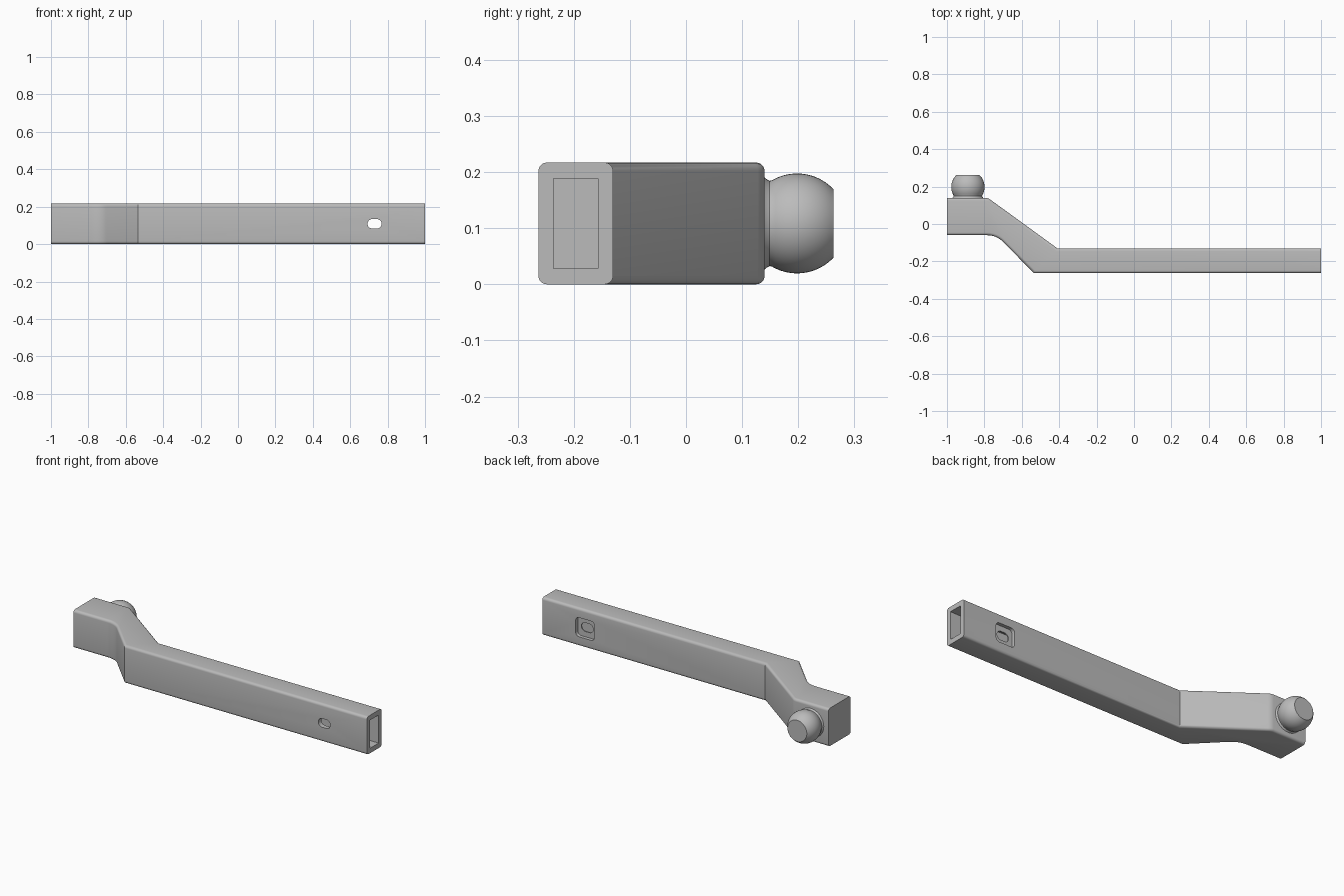
import bpy, bmesh
from math import sin, cos, pi, radians, sqrt
from mathutils import Vector

cube = bpy.data.objects.get("Cube")
if cube:
    bpy.data.objects.remove(cube, do_unlink=True)

steel = bpy.data.materials.new("grey steel")
steel.use_nodes = True
colour = (0.5, 0.5, 0.5, 1)
steel.diffuse_color = colour
steel.node_tree.nodes["Principled BSDF"].inputs["Base Color"].default_value = colour

HEIGHT = 0.217
MID_Z = HEIGHT / 2
FRONT, BACK = -0.263, -0.13     # faces of the long bar
HEAD_BACK = 0.14                # face that carries the ball


def finish(bm, name):
    bmesh.ops.recalc_face_normals(bm, faces=bm.faces)
    mesh = bpy.data.meshes.new(name)
    bm.to_mesh(mesh)
    bm.free()
    mesh.materials.append(steel)
    obj = bpy.data.objects.new(name, mesh)
    bpy.context.collection.objects.link(obj)
    return obj


def extrude(bm, points, direction):
    face = bm.faces.new([bm.verts.new(p) for p in points])
    new = bmesh.ops.extrude_face_region(bm, geom=[face])["geom"]
    verts = [v for v in new if isinstance(v, bmesh.types.BMVert)]
    bmesh.ops.translate(bm, verts=verts, vec=direction)


def arc(cx, cy, r, start, end, steps):
    return [(cx + r * cos(radians(start + (end - start) * i / steps)),
             cy + r * sin(radians(start + (end - start) * i / steps)))
            for i in range(steps + 1)]


def cut(target, cutter):
    mod = target.modifiers.new("cut", 'BOOLEAN')
    mod.operation = 'DIFFERENCE'
    mod.solver = 'EXACT'
    mod.object = cutter
    bpy.context.view_layer.objects.active = target
    bpy.ops.object.modifier_apply(modifier=mod.name)
    bpy.data.objects.remove(cutter, do_unlink=True)


def rounded_cutter(name, x, width, height, radius, y0, y1):
    points = []
    for k, (sx, sz) in enumerate([(1, 1), (-1, 1), (-1, -1), (1, -1)]):
        points += arc(x + sx * (width / 2 - radius), MID_Z + sz * (height / 2 - radius),
                      radius, 90 * k, 90 * k + 90, 8)
    bm = bmesh.new()
    extrude(bm, [(px, y0, pz) for px, pz in points], (0, y1 - y0, 0))
    bmesh.ops.remove_doubles(bm, verts=bm.verts, dist=0.0001)
    return finish(bm, name)


def smooth(obj):
    bpy.ops.object.select_all(action='DESELECT')
    obj.select_set(True)
    bpy.context.view_layer.objects.active = obj
    bpy.ops.object.shade_smooth_by_angle(angle=radians(30))


# Cranked bar: plan outline with a soft inner bend, extruded upward
outline = [(-1, -0.06)]
outline += arc(-0.785, -0.18, 0.12, 90, 45, 8)
outline += [(-0.535, FRONT), (1, FRONT), (1, BACK), (-0.41, BACK), (-0.765, 0.128)]
outline += [(-0.777, 0.136), (-0.793, HEAD_BACK), (-1, HEAD_BACK)]
bm = bmesh.new()
extrude(bm, [(x, y, 0) for x, y in outline], (0, 0, HEIGHT))

# Round the long upper and lower edges, leaving both ends square
long_edges = []
for e in bm.edges:
    a, b = (v.co for v in e.verts)
    if abs(a.z - b.z) < 0.001 and abs(a.x - b.x) > 0.001:
        long_edges.append(e)
bmesh.ops.bevel(bm, geom=long_edges, offset=0.015, segments=5, profile=0.5,
                affect='EDGES', clamp_overlap=True)
bar = finish(bm, "cranked_bar")

# Hollow tube end
bm = bmesh.new()
bmesh.ops.create_cube(bm, size=1)
bmesh.ops.scale(bm, verts=bm.verts, vec=Vector((1.5, 0.079, 0.16)))
bmesh.ops.translate(bm, verts=bm.verts, vec=Vector((0.35, -0.1965, MID_Z)))
cut(bar, finish(bm, "tube_cutter"))

# Through slot and the wider shallow pocket behind it
cut(bar, rounded_cutter("slot_cutter", 0.73, 0.075, 0.05, 0.0249, -0.4, 0.0))
cut(bar, rounded_cutter("pocket_cutter", 0.73, 0.12, 0.11, 0.022, BACK - 0.02, 0.0))
smooth(bar)

# Ball with a flared neck and a flat tip, turned around the y axis
R, CENTRE, TIP = 0.089, 0.198, 0.263
profile = [(0, HEAD_BACK - 0.01), (0.082, HEAD_BACK - 0.01), (0.082, HEAD_BACK),
           (0.078, 0.145), (0.076, 0.149)]
for i in range(17):
    y = 0.153 + (TIP - 0.153) * i / 16
    profile.append((sqrt(R * R - (y - CENTRE) ** 2), y))
profile.append((0, TIP))
bm = bmesh.new()
verts = [bm.verts.new((-0.888 + r, y, MID_Z)) for r, y in profile]
edges = [bm.edges.new(pair) for pair in zip(verts, verts[1:])]
bmesh.ops.spin(bm, geom=verts + edges, cent=(-0.888, 0, MID_Z), axis=(0, 1, 0),
               angle=2 * pi, steps=48)
bmesh.ops.remove_doubles(bm, verts=bm.verts, dist=0.0001)
smooth(finish(bm, "ball"))
